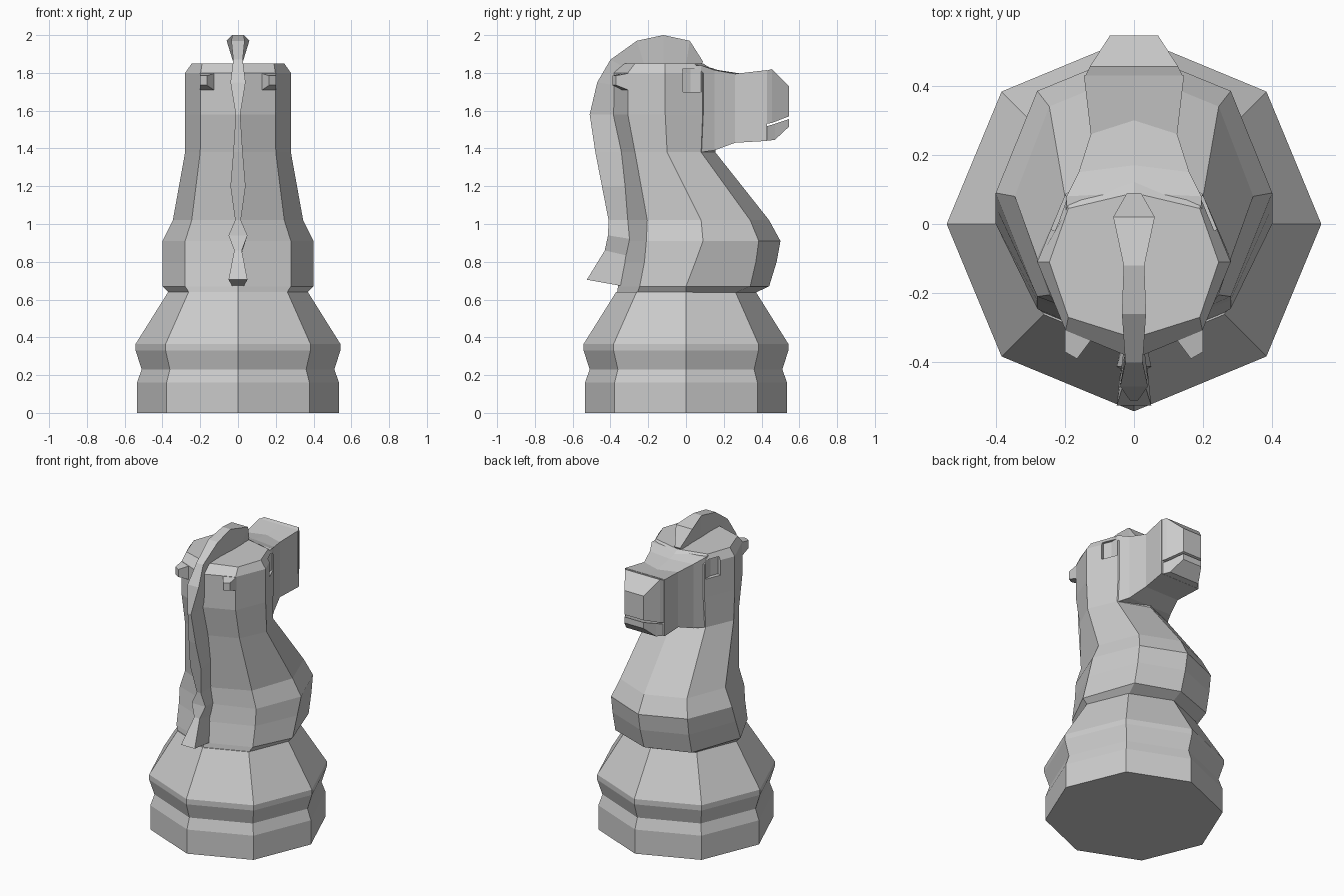
import bpy, bmesh
from mathutils import Matrix


def loft(name, rings):
    """Skin a list of equal-sized rings and cap both ends."""
    bm = bmesh.new()
    loops = [[bm.verts.new(p) for p in ring] for ring in rings]
    n = len(rings[0])
    for a, b in zip(loops, loops[1:]):
        for i in range(n):
            j = (i + 1) % n
            bm.faces.new((a[i], a[j], b[j], b[i]))
    bm.faces.new(loops[0])
    bm.faces.new(loops[-1])
    bmesh.ops.recalc_face_normals(bm, faces=bm.faces)
    mesh = bpy.data.meshes.new(name)
    bm.to_mesh(mesh)
    bm.free()
    obj = bpy.data.objects.new(name, mesh)
    bpy.context.collection.objects.link(obj)
    return obj


def octagon(z, rx, m, ys):
    """Eight-sided ring: ys run from front point to back point."""
    y0, y1, y2, y3, y4 = ys
    return [(0, y0, z), (m, y1, z), (rx, y2, z), (m, y3, z),
            (0, y4, z), (-m, y3, z), (-rx, y2, z), (-m, y1, z)]


def regular(z, r, cy=0):
    d = r * 0.707
    return octagon(z, r, d, (cy - r, cy - d, cy, cy + d, cy + r))


# Turned pedestal
loft("pedestal", [regular(z, r) for z, r in (
    (0, 0.535), (0.16, 0.535), (0.23, 0.51), (0.33, 0.542), (0.365, 0.542), (0.64, 0.37))])

# Chest, neck and back of the head
neck = loft("neck", [
    regular(0.635, 0.365),
    octagon(0.67, 0.40, 0.28, (-0.36, -0.245, 0.0, 0.34, 0.44)),
    octagon(0.80, 0.40, 0.28, (-0.33, -0.22, 0.05, 0.37, 0.48)),
    octagon(0.91, 0.40, 0.28, (-0.31, -0.21, 0.09, 0.385, 0.50)),
    octagon(1.02, 0.345, 0.245, (-0.315, -0.205, 0.08, 0.34, 0.44)),
    octagon(1.38, 0.28, 0.20, (-0.35, -0.27, -0.10, 0.08, 0.155)),
    regular(1.58, 0.28, -0.11),
    regular(1.80, 0.28, -0.11),
    octagon(1.85, 0.245, 0.19, (-0.33, -0.27, -0.11, 0.045, 0.09))])


# Snout, upper lip and lower jaw, each a row of upright sections
def section(y, w, z0, z1, top=0.0):
    return [(-w, y, z0), (w, y, z0), (w, y, z1), (0, y + top, z1), (-w, y, z1)]


loft("snout", [section(-0.05, 0.20, 1.38, 1.84), section(0.08, 0.195, 1.38, 1.84, 0.01),
               section(0.15, 0.16, 1.39, 1.815, 0.02), section(0.26, 0.125, 1.43, 1.795, 0.04),
               section(0.43, 0.145, 1.44, 1.815)])
loft("upper_lip", [section(0.42, 0.145, 1.53, 1.81), section(0.455, 0.128, 1.535, 1.82),
                   section(0.545, 0.07, 1.57, 1.73)])
loft("lower_jaw", [section(0.42, 0.14, 1.44, 1.515), section(0.47, 0.11, 1.445, 1.53),
                   section(0.545, 0.07, 1.515, 1.555)])

# Recessed eyes and swept ears on both sides
for side, s in (("left", -1), ("right", 1)):
    bpy.ops.mesh.primitive_cube_add(size=1)
    cutter = bpy.context.object
    cutter.name = side + "_eye_cutter"
    cutter.matrix_world = (Matrix.Translation((s * 0.225, 0.035, 1.76))
                           @ Matrix.Rotation(s * 0.393, 4, 'Z')
                           @ Matrix.Diagonal((0.06, 0.105, 0.12, 1)))
    cutter.hide_render = True
    cutter.hide_viewport = True
    cut = neck.modifiers.new(side + "_eye", 'BOOLEAN')
    cut.operation = 'DIFFERENCE'
    cut.object = cutter
    loft(side + "_ear", [
        [(s * 0.105, -0.31, 1.695), (s * 0.20, -0.27, 1.695),
         (s * 0.20, -0.27, 1.805), (s * 0.105, -0.31, 1.805)],
        [(s * 0.165, -0.39, 1.735), (s * 0.20, -0.37, 1.735),
         (s * 0.20, -0.37, 1.785), (s * 0.165, -0.39, 1.785)]])

# Mane: outer y, z, half width, then inner y, z, half width
mane = [
    (0.09, 1.86, 0.02, 0.08, 1.84, 0.02), (0.02, 1.97, 0.06, 0.00, 1.84, 0.02),
    (-0.12, 2.00, 0.03, -0.12, 1.84, 0.02), (-0.26, 1.97, 0.035, -0.22, 1.84, 0.015),
    (-0.40, 1.87, 0.025, -0.31, 1.82, 0.015), (-0.47, 1.75, 0.04, -0.35, 1.73, 0.015),
    (-0.51, 1.58, 0.012, -0.35, 1.58, 0.012), (-0.48, 1.38, 0.025, -0.34, 1.38, 0.02),
    (-0.445, 1.20, 0.04, -0.32, 1.20, 0.025), (-0.41, 1.02, 0.015, -0.30, 1.02, 0.015),
    (-0.413, 0.94, 0.05, -0.29, 0.92, 0.025), (-0.43, 0.86, 0.02, -0.30, 0.83, 0.015),
    (-0.525, 0.705, 0.05, -0.33, 0.67, 0.03)]
loft("mane", [[(-w, y, z), (w, y, z), (v, iy, iz), (-v, iy, iz)]
              for y, z, w, iy, iz, v in mane])
